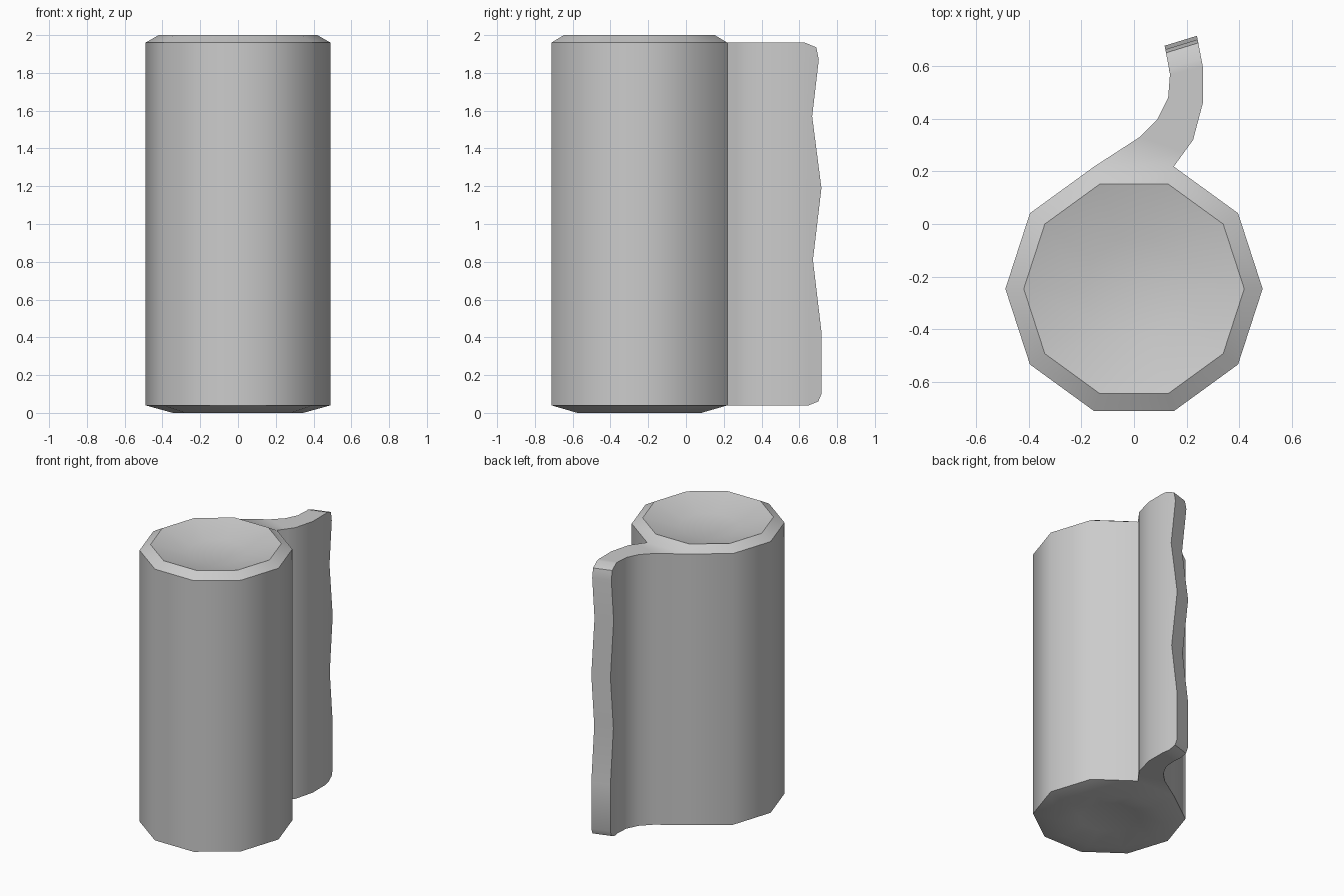
import bpy, bmesh, math

if "Cube" in bpy.data.objects:
    bpy.data.objects.remove(bpy.data.objects["Cube"])

CX, CY, N = 0.0, -0.247, 10
Z0, Z1 = 0.04, 1.96

bm = bmesh.new()


def ring(radius, z):
    return [bm.verts.new((CX + radius * math.cos(math.tau * i / N),
                          CY + radius * math.sin(math.tau * i / N), z)) for i in range(N)]


def bridge(a, b, skip=()):
    for i in range(N):
        if i not in skip:
            j = (i + 1) % N
            bm.faces.new((a[i], a[j], b[j], b[i]))


# Roll body: dished bottom, bevel, wall (open where the flap leaves), bevel, dished top
BACK = 2  # index of the back facet between 72 and 108 degrees
profile = [(0.19, 0.035), (0.345, 0.0), (0.49, Z0), (0.49, Z1), (0.42, 2.0), (0.195, 1.94)]
rings = [ring(r, z) for r, z in profile]
for k in range(len(rings) - 1):
    bridge(rings[k], rings[k + 1], skip=(BACK,) if k == 2 else ())
bm.faces.new(rings[0][::-1])
bm.faces.new(rings[-1])

# Flap: paired outline points on its left and right sides
left = [(0.02, 0.33), (0.09, 0.40), (0.13, 0.48), (0.137, 0.57)]
right = [(0.19, 0.272), (0.225, 0.32), (0.262, 0.46), (0.262, 0.60)]


def column(points, start):
    low, high = [rings[2][start]], [rings[3][start]]
    for x, y in points:
        low.append(bm.verts.new((x, y, Z0)))
        high.append(bm.verts.new((x, y, Z1)))
    return low, high


l_low, l_high = column(left, BACK + 1)
r_low, r_high = column(right, BACK)
for i in range(len(left)):
    bm.faces.new((l_low[i], l_high[i], l_high[i + 1], l_low[i + 1]))
    bm.faces.new((r_low[i], r_low[i + 1], r_high[i + 1], r_high[i]))
    bm.faces.new((l_high[i], r_high[i], r_high[i + 1], l_high[i + 1]))
    bm.faces.new((l_low[i], l_low[i + 1], r_low[i + 1], r_low[i]))

# Wavy free edge of the flap with rounded corners: (y, z) from bottom to top
edge = [(0.65, Z0), (0.70, 0.06), (0.717, 0.10), (0.717, 0.43), (0.672, 0.81),
        (0.717, 1.19), (0.668, 1.57), (0.703, 1.87), (0.69, 1.935), (0.63, Z1)]
tip_r = [bm.verts.new((0.262 - 0.19 * (y - 0.60), y, z)) for y, z in edge]
tip_l = [bm.verts.new((0.137 - 0.19 * (y - 0.61), y - 0.038, z)) for y, z in edge]
for i in range(len(edge) - 1):
    bm.faces.new((tip_r[i], tip_l[i], tip_l[i + 1], tip_r[i + 1]))
bm.faces.new([r_low[-1]] + tip_r + [r_high[-1]])
bm.faces.new([l_high[-1]] + tip_l[::-1] + [l_low[-1]])
bm.faces.new((l_high[-1], r_high[-1], tip_r[-1], tip_l[-1]))
bm.faces.new((l_low[-1], tip_l[0], tip_r[0], r_low[-1]))

bmesh.ops.recalc_face_normals(bm, faces=bm.faces)
mesh = bpy.data.meshes.new("rolled_scroll")
bm.to_mesh(mesh)
bm.free()
scroll = bpy.data.objects.new("rolled_scroll", mesh)
bpy.context.collection.objects.link(scroll)
bpy.context.view_layer.objects.active = scroll
scroll.select_set(True)
bpy.ops.object.shade_smooth_by_angle(angle=math.radians(40))
